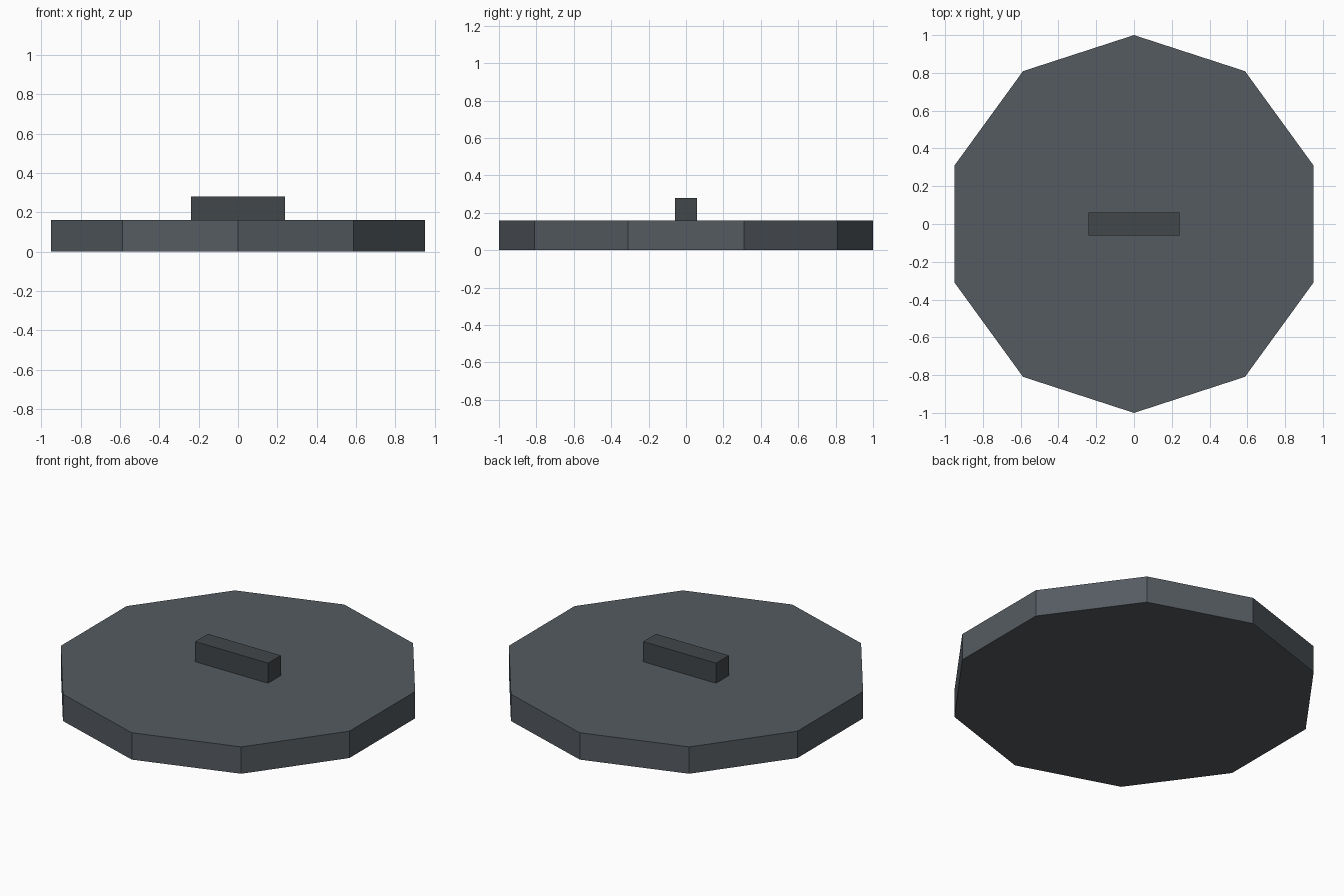
import bpy

if "Cube" in bpy.data.objects:
    bpy.data.objects.remove(bpy.data.objects["Cube"])


def paint(obj, name, color):
    mat = bpy.data.materials.new(name)
    mat.diffuse_color = color
    mat.use_nodes = True
    mat.node_tree.nodes["Principled BSDF"].inputs["Base Color"].default_value = mat.diffuse_color
    obj.data.materials.append(mat)


# Ten-sided flat lid, with corners on the y axis
bpy.ops.mesh.primitive_cylinder_add(vertices=10, radius=1, depth=0.16, location=(0, 0, 0.08))
lid = bpy.context.object
lid.name = "lid_disc"
paint(lid, "dark_slate", (0.09, 0.105, 0.12, 1))

# Bar handle resting on top
bpy.ops.mesh.primitive_cube_add(size=1, location=(0, 0, 0.22))
handle = bpy.context.object
handle.name = "bar_handle"
handle.scale = (0.48, 0.12, 0.12)
bpy.ops.object.transform_apply(location=False, rotation=False, scale=True)
paint(handle, "charcoal", (0.055, 0.063, 0.068, 1))
